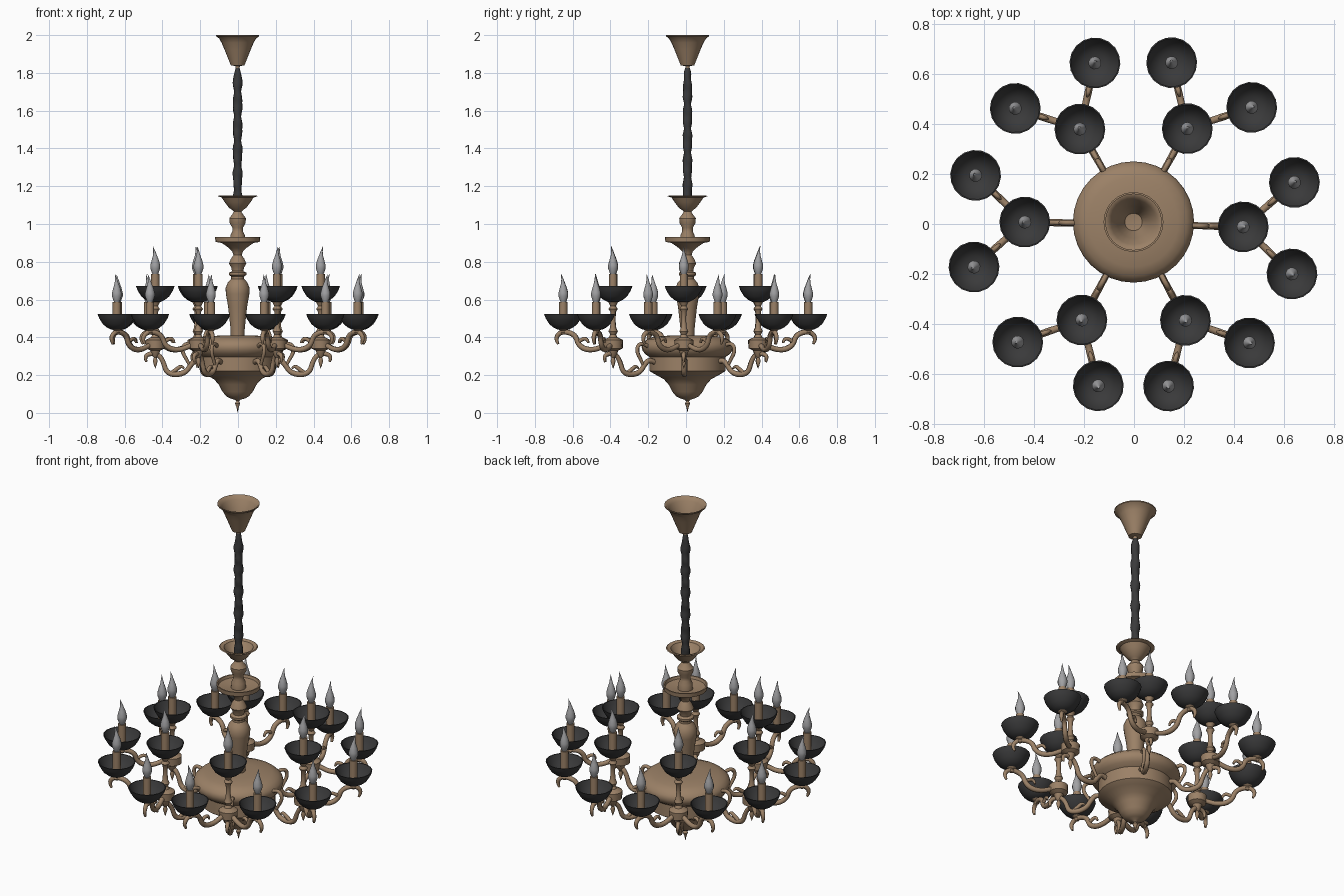
import bpy, bmesh, math
from mathutils import Matrix, Vector

AXIS = Vector((-0.002, 0.008, 0))


def material(name, rgb):
    m = bpy.data.materials.new(name)
    m.diffuse_color = (*rgb, 1)
    return m


BRONZE = material("bronze", (0.33, 0.22, 0.135))
DARK = material("dark_metal", (0.042, 0.042, 0.043))
GLASS = material("grey_glass", (0.36, 0.36, 0.37))


def finish(mesh, mat, angle=35):
    mesh.materials.append(mat)
    for p in mesh.polygons:
        p.use_smooth = True
    mesh.set_sharp_from_angle(angle=math.radians(angle))
    return mesh


def lathe(name, profile, segs, mat, angle=35):
    """Revolve (radius, z) points, listed from the bottom up, around z."""
    bm = bmesh.new()
    rings = []
    for r, z in profile:
        if r < 1e-5:
            rings.append([bm.verts.new((0, 0, z))] * segs)
        else:
            rings.append([bm.verts.new((r * math.cos(2 * math.pi * i / segs),
                                        r * math.sin(2 * math.pi * i / segs), z))
                          for i in range(segs)])
    for a, b in zip(rings, rings[1:]):
        for i in range(segs):
            j = (i + 1) % segs
            quad = list(dict.fromkeys((a[i], a[j], b[j], b[i])))
            if len(quad) > 2:
                bm.faces.new(quad)
    mesh = bpy.data.meshes.new(name)
    bm.to_mesh(mesh)
    bm.free()
    return finish(mesh, mat, angle)


def tube(name, points, radius, mat):
    """Sweep a round section along a smooth path in the xz plane: (x, z, radius scale)."""
    cu = bpy.data.curves.new(name, "CURVE")
    cu.dimensions = "3D"
    cu.bevel_depth, cu.bevel_resolution, cu.use_fill_caps = radius, 2, True
    sp = cu.splines.new("NURBS")
    sp.points.add(len(points) - 1)
    for p, (x, z, s) in zip(sp.points, points):
        p.co, p.radius = (x, 0, z, 1), s
    sp.order_u, sp.use_endpoint_u, sp.resolution_u = 3, True, 4
    ob = bpy.data.objects.new(name, cu)
    bpy.context.collection.objects.link(ob)
    bpy.context.view_layer.update()
    mesh = bpy.data.meshes.new_from_object(ob.evaluated_get(bpy.context.evaluated_depsgraph_get()))
    bpy.data.objects.remove(ob)
    mesh.name = name
    mesh.materials.clear()
    return finish(mesh, mat, 50)


def place(name, mesh, matrix):
    ob = bpy.data.objects.new(name, mesh)
    ob.matrix_world = matrix
    bpy.context.collection.objects.link(ob)
    return ob


at_axis = Matrix.Translation(AXIS)

# central bowl with bottom finial
place("central_bowl", lathe("central_bowl", [
    (0, 0), (0.006, 0.03), (0.014, 0.05), (0.007, 0.062), (0.016, 0.07), (0.04, 0.077),
    (0.06, 0.088), (0.08, 0.112), (0.1, 0.15), (0.125, 0.178), (0.17, 0.203), (0.195, 0.218),
    (0.2, 0.222), (0.2, 0.295), (0.225, 0.312), (0.238, 0.33), (0.243, 0.35), (0.237, 0.37),
    (0.215, 0.39), (0.18, 0.403), (0.1, 0.409), (0, 0.411)], 32, BRONZE), at_axis)

# turned column with the two open dishes
place("column", lathe("column", [
    (0.036, 0.4), (0.038, 0.45), (0.05, 0.56), (0.062, 0.63), (0.064, 0.66), (0.052, 0.69),
    (0.034, 0.71), (0.034, 0.722), (0.046, 0.73), (0.046, 0.742), (0.03, 0.75), (0.034, 0.77),
    (0.046, 0.79), (0.036, 0.815), (0.022, 0.835), (0.028, 0.855), (0.045, 0.872),
    (0.07, 0.89), (0.085, 0.9), (0.117, 0.905), (0.12, 0.93), (0.113, 0.93), (0.108, 0.915),
    (0.04, 0.905), (0.038, 0.94), (0.028, 0.96), (0.028, 0.98), (0.042, 1.005), (0.044, 1.03),
    (0.028, 1.052), (0.02, 1.065), (0.03, 1.075), (0.045, 1.085), (0.068, 1.115), (0.084, 1.14),
    (0.105, 1.147), (0.1, 1.151), (0.08, 1.145), (0.06, 1.115), (0.03, 1.095), (0, 1.09)],
    24, BRONZE), at_axis)

# gathered fabric sleeve over the chain, twisted and slightly lumpy
sleeve = lathe("chain_sleeve", [(0.024, 1.09 + 0.735 * i / 48) for i in range(49)], 10, DARK, 60)
for v in sleeve.vertices:
    z, a = v.co.z, math.atan2(v.co.y, v.co.x)
    r = 0.023 + 0.003 * math.cos(2 * a + 50 * z) + 0.0015 * math.sin(95 * z)
    r *= min(1, 0.55 + (1.825 - z) * 8)
    v.co.x, v.co.y = r * math.cos(a), r * math.sin(a)
place("chain_sleeve", sleeve, at_axis)

# ceiling canopy, an open flared cup
place("ceiling_canopy", lathe("ceiling_canopy", [
    (0, 1.815), (0.01, 1.82), (0.012, 1.836), (0.036, 1.84), (0.046, 1.865), (0.07, 1.925),
    (0.085, 1.96), (0.098, 1.982), (0.114, 1.994), (0.114, 2.0), (0.106, 1.998), (0.09, 1.98),
    (0.065, 1.925), (0.035, 1.85), (0, 1.845)], 24, BRONZE), at_axis)

# lamp parts shared by all eighteen lights, z = 0 at the cup bottom
cup = lathe("cup", [(0, 0), (0.03, 0.001), (0.052, 0.012), (0.074, 0.03), (0.088, 0.052),
                    (0.094, 0.062), (0.102, 0.084), (0.097, 0.084), (0.086, 0.06),
                    (0.068, 0.036), (0.045, 0.02), (0, 0.01)], 18, DARK)
candle = lathe("candle_tube", [(0.022, 0.01), (0.022, 0.147), (0, 0.147)], 14, BRONZE)
flame = lathe("flame_bulb", [(0.014, 0.145), (0.018, 0.155), (0.026, 0.178), (0.026, 0.195),
                             (0.019, 0.222), (0.011, 0.245), (0.006, 0.267), (0, 0.297)], 12, GLASS)
for v in flame.vertices:  # flicked tip
    v.co.x += 0.012 * max(0, (v.co.z - 0.22) / 0.075) ** 2

# arm parts, radial direction along x
main_arm = tube("main_arm", [
    (0.18, 0.265, 1.1), (0.22, 0.285, 1.1), (0.25, 0.255, 1.1), (0.275, 0.215, 1.1),
    (0.33, 0.2, 1.2), (0.38, 0.215, 1.1), (0.395, 0.27, 1), (0.42, 0.31, 1),
    (0.47, 0.315, 1), (0.495, 0.295, 0.8), (0.485, 0.27, 0.5)], 0.0125, BRONZE)
scroll = tube("body_scroll", [
    (0.21, 0.34, 0.9), (0.25, 0.37, 0.9), (0.29, 0.36, 0.9), (0.295, 0.32, 0.9),
    (0.27, 0.28, 0.8), (0.255, 0.25, 0.7)], 0.0115, BRONZE)
leaf = tube("arm_leaf", [(0.35, 0.212, 1), (0.32, 0.235, 1), (0.3, 0.25, 0.8), (0.285, 0.235, 0.4)],
            0.011, BRONZE)
branch = tube("branch_arm", [
    (0.02, 0.365, 1.1), (0.06, 0.35, 1.1), (0.1, 0.335, 1.1), (0.15, 0.335, 1.2),
    (0.19, 0.36, 1.1), (0.205, 0.41, 1.1), (0.25, 0.43, 1.1), (0.295, 0.425, 1),
    (0.315, 0.39, 0.9), (0.3, 0.365, 0.5)], 0.0125, BRONZE)
curl = tube("branch_curl", [(0.19, 0.375, 0.9), (0.165, 0.395, 0.9), (0.14, 0.39, 0.8),
                            (0.135, 0.37, 0.5)], 0.011, BRONZE)
stem = lathe("inner_stem", [
    (0, 0.235), (0.006, 0.25), (0.013, 0.275), (0.008, 0.292), (0.018, 0.305), (0.026, 0.33),
    (0.05, 0.342), (0.052, 0.385), (0.04, 0.392), (0.022, 0.4), (0.015, 0.415), (0.024, 0.432),
    (0.016, 0.45), (0.012, 0.49), (0.014, 0.535), (0.024, 0.55), (0.014, 0.565), (0.026, 0.588),
    (0, 0.595)], 14, BRONZE)
collar = lathe("outer_collar", [(0.01, 0.415), (0.017, 0.425), (0.013, 0.433), (0.028, 0.443),
                                (0, 0.447)], 12, BRONZE)

LAMP = (("cup", cup), ("candle_tube", candle), ("flame_bulb", flame))
for n, deg in enumerate((-1.5, 60.8, 119.7, 179, 241.5, 298.1), 1):
    turn = Matrix.Rotation(math.radians(deg), 4, "Z")
    for name, mesh in (("main_arm", main_arm), ("body_scroll", scroll), ("arm_leaf", leaf)):
        place(f"{name}_{n}", mesh, turn)
    # hub, stem and raised inner lamp
    hub = turn @ Matrix.Translation((0.438, 0, 0))
    place(f"inner_stem_{n}", stem, hub)
    for name, mesh in LAMP:
        place(f"inner_{name}_{n}", mesh, hub @ Matrix.Translation((0, 0, 0.587)))
    # two forked branches with lower outer lamps
    for side, fork in (("left", 42.5), ("right", -42.5)):
        arm = hub @ Matrix.Rotation(math.radians(fork), 4, "Z")
        place(f"branch_arm_{side}_{n}", branch, arm)
        place(f"branch_curl_{side}_{n}", curl, arm)
        tip = arm @ Matrix.Translation((0.272, 0, 0))
        place(f"outer_collar_{side}_{n}", collar, tip)
        for name, mesh in LAMP:
            place(f"outer_{name}_{side}_{n}", mesh, tip @ Matrix.Translation((0, 0, 0.44)))
